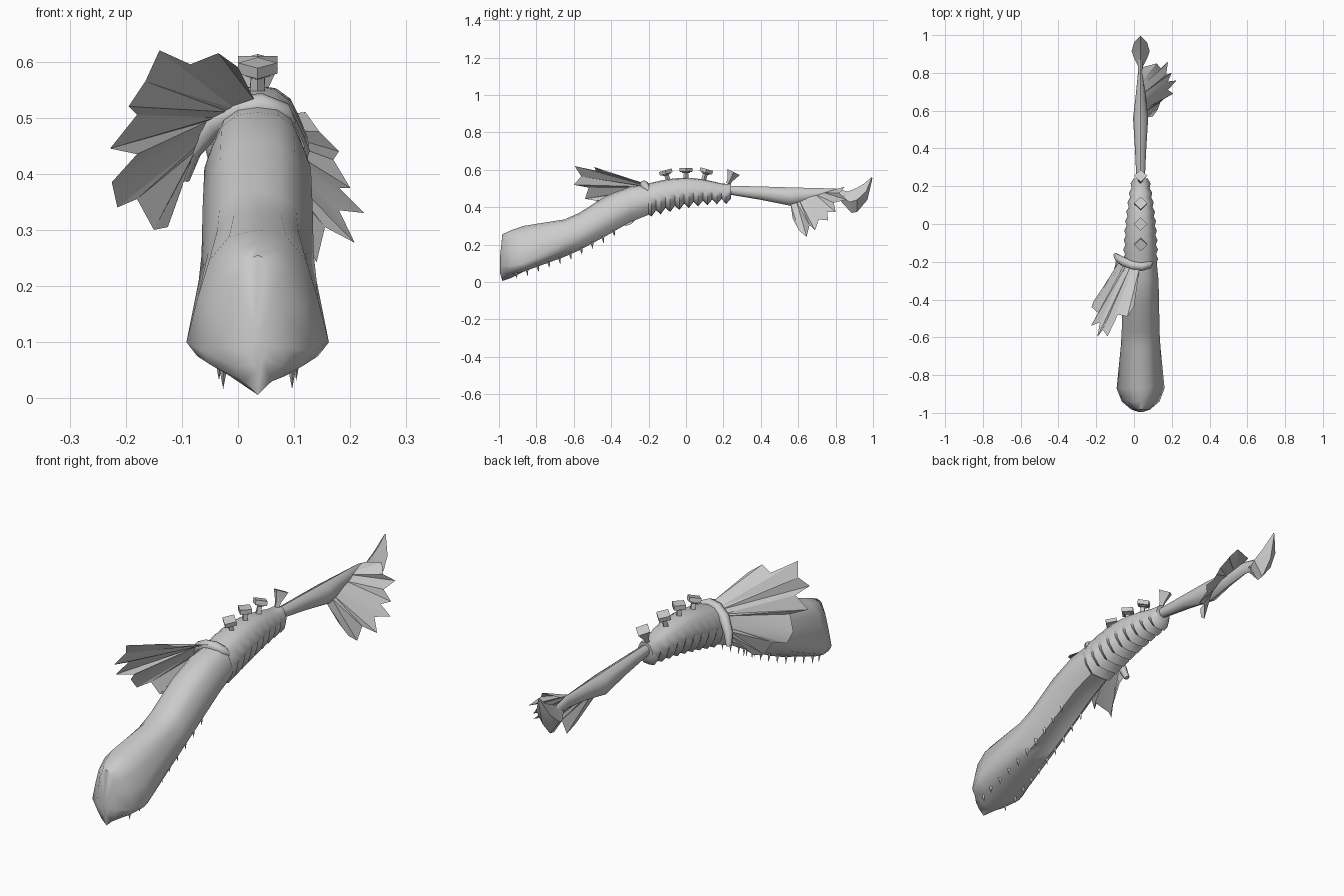
import bpy, bmesh, math
from mathutils import Vector, Matrix

if "Cube" in bpy.data.objects:
    bpy.data.objects.remove(bpy.data.objects["Cube"])

CX = 0.035  # centre line of the body
grey = bpy.data.materials.new("grey")
grey.diffuse_color = (0.6, 0.6, 0.6, 1)
grey.use_nodes = True
grey.node_tree.nodes["Principled BSDF"].inputs["Base Color"].default_value = grey.diffuse_color


def make(name, verts, faces, angle=40, closed=True):
    me = bpy.data.meshes.new(name)
    me.from_pydata([tuple(v) for v in verts], [], faces)
    me.materials.append(grey)
    if closed:
        bm = bmesh.new()
        bm.from_mesh(me)
        bmesh.ops.recalc_face_normals(bm, faces=bm.faces)
        bm.to_mesh(me)
        bm.free()
    ob = bpy.data.objects.new(name, me)
    bpy.context.collection.objects.link(ob)
    bpy.ops.object.select_all(action='DESELECT')
    ob.select_set(True)
    bpy.context.view_layer.objects.active = ob
    bpy.ops.object.shade_smooth_by_angle(angle=math.radians(angle))
    return ob


def loft(name, rings, angle=40):
    n = len(rings[0])
    verts = [p for r in rings for p in r]
    faces = [(i * n + j, i * n + (j + 1) % n, (i + 1) * n + (j + 1) % n, (i + 1) * n + j)
             for i in range(len(rings) - 1) for j in range(n)]
    faces += [tuple(range(n)), tuple(range(len(verts) - n, len(verts)))]
    return make(name, verts, faces, angle)


def section(y, w, top, side, low, keel):
    """Arched cross-section, widest at height side, with a rim at height low."""
    h = top - side
    half = [(0.4, top - 0.06 * h), (0.68, top - 0.27 * h), (0.84, top - 0.6 * h), (1, side),
            (0.85, side + (low - side) * 0.55), (0.5, low)]
    right = [(CX + w * a, y, z) for a, z in half]
    left = [(CX - w * a, y, z) for a, z in reversed(half)]
    return [(CX, y, top)] + right + [(CX, y, keel)] + left


# long head: y, half width, top, widest height, rim, keel
head = [(-0.995, 0.012, 0.13, 0.09, 0.06, 0.05), (-0.982, 0.05, 0.255, 0.09, 0.03, 0.006),
        (-0.94, 0.10, 0.275, 0.085, 0.04, 0.02), (-0.87, 0.127, 0.30, 0.10, 0.055, 0.055),
        (-0.65, 0.105, 0.335, 0.21, 0.135, 0.15), (-0.57, 0.10, 0.37, 0.255, 0.17, 0.185),
        (-0.43, 0.098, 0.46, 0.34, 0.245, 0.26), (-0.30, 0.095, 0.51, 0.41, 0.32, 0.33),
        (-0.20, 0.085, 0.525, 0.44, 0.36, 0.36)]
loft("head", [section(*r) for r in head], 50)

# ribbed neck, alternating wide and narrow rings
neck = []
for i in range(19):
    t = i / 18
    y = -0.21 + 0.45 * t
    k = 1 if i % 2 else -1
    top = 0.525 + 0.032 * math.sin(math.pi * min(1, t * 1.1))
    low = 0.36 + 0.075 * math.sin(t * math.pi / 2) - 0.014 * k
    w = 0.088 - 0.045 * t ** 2 + 0.005 * k
    neck.append(section(y, w, top, (top + low) / 2, low, low - 0.003))
loft("ribbed_neck", neck, 50)

# two rows of teeth under the head
for s, side in ((-1, "left"), (1, "right")):
    verts, faces = [], []
    for i in range(10):
        y = -0.91 + 0.058 * i
        a, b = next((p, q) for p, q in zip(head, head[1:]) if p[0] <= y <= q[0])
        t = (y - a[0]) / (b[0] - a[0])
        z = a[4] + (b[4] - a[4]) * t + 0.012
        x = CX + s * (0.55 * (a[1] + (b[1] - a[1]) * t))
        k = len(verts)
        verts += [(x - 0.008, y, z), (x, y - 0.01, z), (x + 0.008, y, z), (x, y + 0.01, z),
                  (x, y + 0.006, z - 0.042)]
        faces += [(k + j, k + (j + 1) % 4, k + 4) for j in range(4)] + [(k, k + 1, k + 2, k + 3)]
    make(side + "_teeth", verts, faces, 20)


def peg(name, y, z, tilt, profile):
    """Four-sided turned peg; profile holds radius and height along its axis."""
    rot = Matrix.Rotation(tilt, 3, 'X')
    dirs = [(1, 0), (0, 1), (-1, 0), (0, -1)]
    loft(name, [[Vector((CX, y, z)) + rot @ Vector((r * a, r * b, h)) for a, b in dirs]
                for r, h in profile], 20)


# keys on the neck and the funnel behind them
key = [(0.015, -0.02), (0.012, 0.03), (0.022, 0.033), (0.022, 0.037), (0.035, 0.038), (0.035, 0.058)]
for i, (y, z, tilt) in enumerate([(-0.095, 0.542, 0.28), (0, 0.552, 0), (0.095, 0.548, -0.28)]):
    peg("key_%d" % (i + 1), y, z, tilt, key)
peg("funnel", 0.225, 0.525, -0.45, [(0.012, 0), (0.014, 0.02), (0.036, 0.07)])


def tube(name, path, sides=8):
    """Tube along points given as x, y, z, radius."""
    rings = []
    for i, p in enumerate(path):
        a, b = path[max(i - 1, 0)], path[min(i + 1, len(path) - 1)]
        d = (Vector(b[:3]) - Vector(a[:3])).normalized()
        q = d.to_track_quat('Z', 'Y')
        rings.append([Vector(p[:3]) + q @ Vector((p[3] * math.cos(u), p[3] * math.sin(u), 0))
                      for u in (2 * math.pi * j / sides for j in range(sides))])
    loft(name, rings, 50)


# arched collar over the neck that holds the wing
tube("collar", [(-0.098, -0.165, 0.39, 0.012), (-0.085, -0.18, 0.44, 0.02), (-0.045, -0.205, 0.49, 0.024),
                (0.0, -0.22, 0.515, 0.024), (0.04, -0.225, 0.522, 0.022), (0.08, -0.215, 0.508, 0.02),
                (0.096, -0.20, 0.49, 0.008)])


def fan(name, root, tips):
    """Ragged sheet spread from the root line to the tips."""
    n, m = len(tips), len(root) - 1
    base = []
    for i in range(n):
        f = i / (n - 1) * m
        k = min(int(f), m - 1)
        base.append(Vector(root[k]).lerp(Vector(root[k + 1]), f - k))
    faces = [t for i in range(n - 1) for t in ((i, i + 1, n + i + 1), (i, n + i + 1, n + i))]
    make(name, base + tips, faces, 25, False)


fan("wing", [(0.03, -0.23, 0.53), (-0.05, -0.21, 0.495), (-0.095, -0.18, 0.40)],
    [(0.0, -0.44, 0.59), (-0.035, -0.49, 0.615), (-0.085, -0.48, 0.595), (-0.14, -0.595, 0.62),
     (-0.165, -0.56, 0.565), (-0.195, -0.60, 0.52), (-0.18, -0.52, 0.505), (-0.228, -0.54, 0.445),
     (-0.18, -0.48, 0.435), (-0.225, -0.44, 0.385), (-0.215, -0.41, 0.34), (-0.18, -0.36, 0.355),
     (-0.15, -0.34, 0.30), (-0.125, -0.30, 0.305), (-0.10, -0.24, 0.375)])


def oval(y, w, top, bottom, sides=8):
    zc, h = (top + bottom) / 2, (top - bottom) / 2
    return [(CX + w * math.sin(u), y, zc + h * math.cos(u))
            for u in (2 * math.pi * j / sides for j in range(sides))]


# tail widening towards its fin, then narrowing
loft("tail", [oval(*r) for r in [(0.23, 0.022, 0.515, 0.468), (0.40, 0.03, 0.511, 0.44),
                                 (0.56, 0.04, 0.506, 0.408), (0.68, 0.026, 0.503, 0.43),
                                 (0.80, 0.014, 0.50, 0.44), (0.88, 0.012, 0.48, 0.42)]], 50)

# tail fin
fan("tail_fin", [(0.05, 0.56, 0.415), (0.055, 0.66, 0.46), (0.04, 0.80, 0.495)],
    [(0.10, 0.57, 0.34), (0.125, 0.605, 0.275), (0.14, 0.645, 0.242), (0.155, 0.66, 0.305),
     (0.208, 0.69, 0.277), (0.18, 0.71, 0.335), (0.225, 0.76, 0.33), (0.18, 0.755, 0.375),
     (0.20, 0.80, 0.375), (0.17, 0.79, 0.425), (0.18, 0.86, 0.44), (0.145, 0.82, 0.475),
     (0.12, 0.85, 0.51), (0.045, 0.83, 0.50)])

# upturned tail tip
tip = [(0.83, 0.475, 0.83, 0.43, 0.01), (0.87, 0.485, 0.885, 0.37, 0.035),
       (0.915, 0.505, 0.915, 0.375, 0.048), (0.955, 0.528, 0.97, 0.44, 0.034),
       (0.99, 0.562, 0.997, 0.555, 0.003)]
loft("tail_tip", [[(CX, a, b), (CX + w, (a + c) / 2, (b + d) / 2), (CX, c, d),
                   (CX - w, (a + c) / 2, (b + d) / 2)] for a, b, c, d, w in tip], 30)
